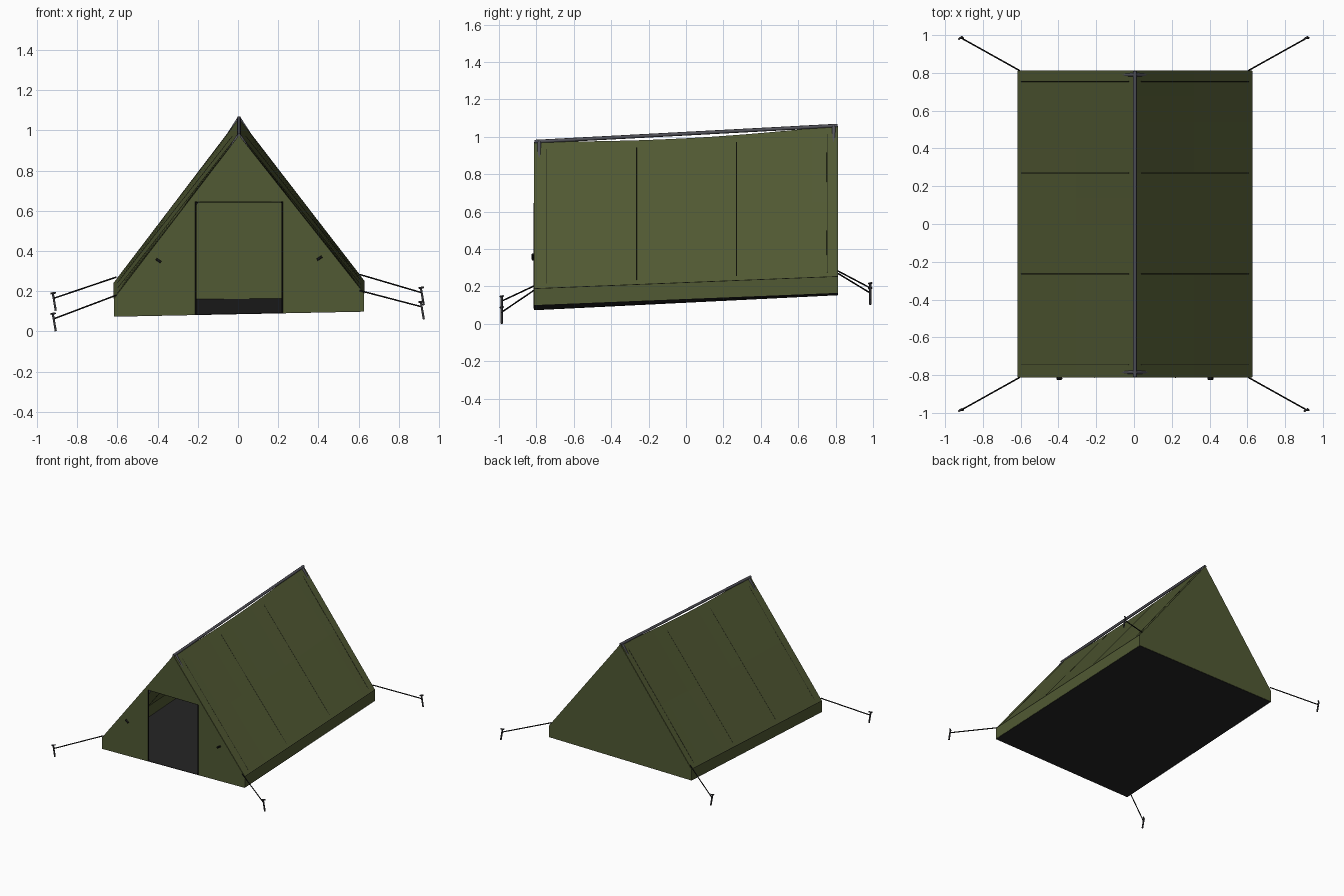
import bpy, bmesh, math
from mathutils import Vector

if "Cube" in bpy.data.objects:
    bpy.data.objects.remove(bpy.data.objects["Cube"])


def material(name, rgb):
    m = bpy.data.materials.new(name)
    m.diffuse_color = (*rgb, 1)
    m.use_nodes = True
    m.node_tree.nodes["Principled BSDF"].inputs["Base Color"].default_value = m.diffuse_color
    return m


OLIVE = material("olive canvas", (0.082, 0.100, 0.033))
SEAM = material("dark green seam", (0.016, 0.018, 0.009))
FLOOR = material("charcoal groundsheet", (0.018, 0.018, 0.018))
BLACK = material("black trim", (0.007, 0.007, 0.007))
METAL = material("grey metal", (0.085, 0.085, 0.10))
STAKE = material("dark steel", (0.04, 0.04, 0.045))

XL, XR, XC, Y = -0.615, 0.625, 0.005, 0.81


# Tent shape: gently sloping site, sagging ridge
def base(x, y):
    t, u = (y + Y) / (2 * Y), (x - XL) / (XR - XL)
    return (0.075 + 0.025 * u) * (1 - t) + (0.155 + 0.010 * u) * t


def eave(x, y):
    return base(x, y) + 0.088


def ridge(y):
    t = (y + Y) / (2 * Y)
    return 0.972 + 0.086 * t - 0.024 * math.sin(math.pi * t)


def roof(side, s, y):
    """Point on the roof; s = 0 at the ridge, 1 at the eave."""
    xe = XR if side > 0 else XL
    return Vector((XC + (xe - XC) * s, y, ridge(y) + (eave(xe, y) - ridge(y)) * s))


def mesh(name, verts, faces, mat, thick=0.0):
    me = bpy.data.meshes.new(name)
    me.from_pydata([tuple(v) for v in verts], [], faces)
    bm = bmesh.new()
    bm.from_mesh(me)
    bmesh.ops.remove_doubles(bm, verts=bm.verts, dist=1e-5)
    bmesh.ops.recalc_face_normals(bm, faces=bm.faces)
    bm.to_mesh(me)
    bm.free()
    me.materials.append(mat)
    ob = bpy.data.objects.new(name, me)
    bpy.context.collection.objects.link(ob)
    if thick:
        mod = ob.modifiers.new("thickness", 'SOLIDIFY')
        mod.thickness = thick
        mod.offset = 0
    return ob


def tube(name, points, r, mat, sides=6):
    """Capped tube through a list of points."""
    cu = bpy.data.curves.new(name, 'CURVE')
    cu.dimensions = '3D'
    cu.bevel_depth = r
    cu.bevel_resolution = max(0, sides // 2 - 2)
    cu.use_fill_caps = True
    sp = cu.splines.new('POLY')
    sp.points.add(len(points) - 1)
    for p, q in zip(sp.points, points):
        p.co = (*q, 1)
    cu.materials.append(mat)
    ob = bpy.data.objects.new(name, cu)
    bpy.context.collection.objects.link(ob)
    return ob


# Roof panels and low side walls, lofted front to back
N = 12
ys = [-Y + 2 * Y * i / N for i in range(N + 1)]
for side, label, xe in ((-1, "left", XL), (1, "right", XR)):
    verts = []
    for y in ys:
        verts += [roof(side, 0, y), roof(side, 0.5, y), roof(side, 1, y)]
    mesh(label + "_roof_panel", verts,
         [(i * 3 + k, i * 3 + k + 1, i * 3 + k + 4, i * 3 + k + 3)
          for i in range(N) for k in range(2)], OLIVE, 0.004)
    verts = [(xe, -Y, eave(xe, -Y)), (xe, Y, eave(xe, Y)), (xe, Y, base(xe, Y)), (xe, -Y, base(xe, -Y))]
    mesh(label + "_side_wall", verts, [(0, 1, 2, 3)], OLIVE, 0.004)
    tube(label + "_eave_seam", verts[:2], 0.003, SEAM, 4)
    # Panel seams running down the roof
    for y in (-0.745, -0.265, 0.27, 0.755):
        tube(label + "_roof_seam", [roof(side, 0.05, y), roof(side, 0.97, y)], 0.004, SEAM, 4)

# Groundsheet
mesh("groundsheet", [(x, y, base(x, y)) for x, y in ((XL, -Y), (XR, -Y), (XR, Y), (XL, Y))],
     [(0, 1, 2, 3)], FLOOR, 0.004)

# Back wall
mesh("back_wall", [(XL, Y, base(XL, Y)), (XR, Y, base(XR, Y)), roof(1, 1, Y), roof(1, 0, Y), roof(-1, 1, Y)],
     [(0, 1, 2, 3, 4)], OLIVE, 0.004)

# Front wall with open doorway
DL, DR, DT = -0.21, 0.22, 0.645


def rake(side):
    e = roof(side, 1, -Y).z
    return roof(side, (ridge(-Y) - DT) / (ridge(-Y) - e), -Y)


fv = [(XL, -Y, base(XL, -Y)), (DL, -Y, base(DL, -Y)), (DL, -Y, DT), rake(-1), roof(-1, 1, -Y),
      (XR, -Y, base(XR, -Y)), (DR, -Y, base(DR, -Y)), (DR, -Y, DT), rake(1), roof(1, 1, -Y),
      roof(1, 0, -Y)]
mesh("front_wall", fv, [(0, 1, 2, 3, 4), (5, 9, 8, 7, 6), (3, 2, 7, 8, 10)], OLIVE, 0.004)

# Door edging
for label, x in (("left", DL), ("right", DR)):
    tube(label + "_door_zip", [(x, -Y - 0.002, base(x, -Y)), (x, -Y - 0.002, DT)], 0.004, BLACK, 4)
tube("door_top_edge", [(DL, -Y, DT), (DR, -Y, DT)], 0.003, SEAM, 4)

# Door toggles
for label, x, z, tilt in (("left", -0.395, 0.352, -1), ("right", 0.405, 0.364, 1)):
    tube(label + "_door_toggle", [(x - 0.012, -Y - 0.008, z - 0.008 * tilt),
                                  (x + 0.012, -Y - 0.008, z + 0.008 * tilt)], 0.007, BLACK)

# Ridge pole and A-frame poles
tube("ridge_pole", [(XC, -Y, 0.974), (XC, Y, 1.060)], 0.010, METAL, 8)
for label, y, top in (("front", -0.785, 0.984), ("back", 0.79, 1.066)):
    for side in (-1, 1):
        x = XC + 0.57 * side
        tube(label + "_frame_pole", [(XC, y, top - 0.008), (x, y, base(x, y) + 0.01)], 0.010, METAL, 8)

# Guy ropes and ground stakes: sides, rope start height, rope end height
for sx, sy, z0, z1 in ((-1, -1, 0.180, 0.063), (1, -1, 0.203, 0.122),
                       (1, 1, 0.283, 0.192), (-1, 1, 0.270, 0.165)):
    label = ("front" if sy < 0 else "back") + ("_left" if sx < 0 else "_right")
    x, y = 0.915 * sx, 0.985 * sy
    tube(label + "_guy_rope", [(0.605 * sx, 0.812 * sy, z0), (x, y, z1)], 0.004, BLACK)
    tube(label + "_stake", [(x - 0.006, y, z1 + 0.025), (x + 0.009, y, z1 - 0.062)], 0.006, STAKE)
    tube(label + "_stake_head", [(x - 0.015, y - 0.008, z1 + 0.024),
                                 (x + 0.007, y + 0.008, z1 + 0.027)], 0.005, STAKE)
